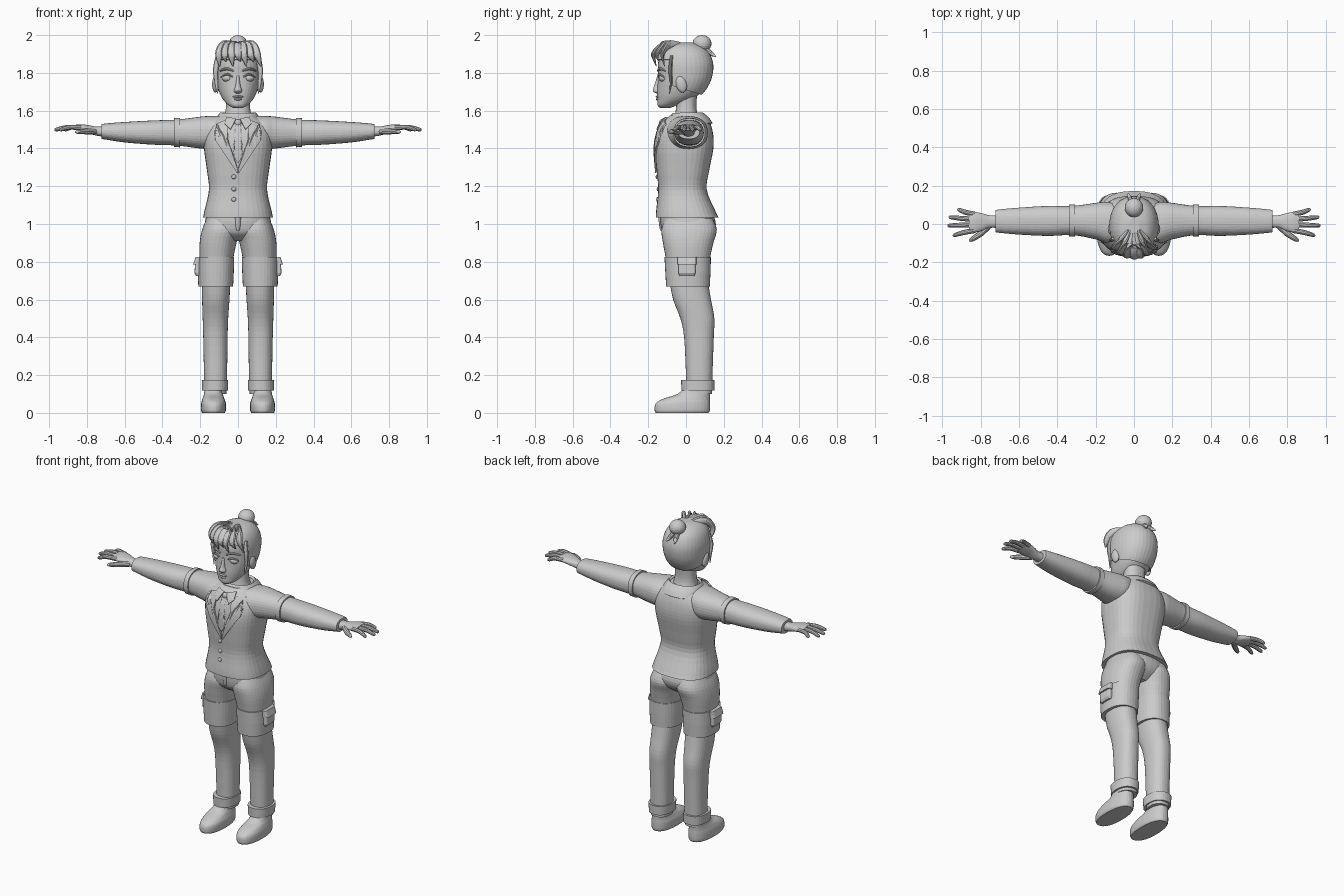
import bpy, bmesh, math
from mathutils import Vector, Matrix

if "Cube" in bpy.data.objects:
    bpy.data.objects.remove(bpy.data.objects["Cube"])

grey = bpy.data.materials.new("plain_grey")
grey.use_nodes = True
tone = (.6, .6, .6, 1)
grey.diffuse_color = tone
grey.node_tree.nodes["Principled BSDF"].inputs["Base Color"].default_value = tone
parts = []


def finish(name, bm, mirror=False, thick=0):
    bmesh.ops.recalc_face_normals(bm, faces=bm.faces)
    mesh = bpy.data.meshes.new(name)
    bm.to_mesh(mesh)
    bm.free()
    mesh.materials.append(grey)
    ob = bpy.data.objects.new(name, mesh)
    bpy.context.collection.objects.link(ob)
    if thick:
        shell = ob.modifiers.new("shell", 'SOLIDIFY')
        shell.thickness = thick
        shell.offset = 0
    if mirror:
        ob.modifiers.new("mirror", 'MIRROR')
    parts.append(ob)
    return ob


def spline(rows, steps):
    """Catmull-Rom interpolation of tuples."""
    out = []
    for i in range(len(rows) - 1):
        a, b, c, d = (Vector(rows[min(max(k, 0), len(rows) - 1)]) for k in range(i - 1, i + 3))
        for j in range(steps):
            t = j / steps
            out.append(b + (c - a) * (t / 2) + (a * 2 - b * 5 + c * 4 - d) * (t * t / 2)
                       + (b * 3 - a - c * 3 + d) * (t ** 3 / 2))
    return out + [Vector(rows[-1])]


def skin(rings, caps=True):
    bm = bmesh.new()
    loops = [[bm.verts.new(p) for p in ring] for ring in rings]
    n = len(loops[0])
    for low, high in zip(loops, loops[1:]):
        for i in range(n):
            bm.faces.new((low[i], low[(i + 1) % n], high[(i + 1) % n], high[i]))
    if caps:
        bm.faces.new(loops[0])
        bm.faces.new(loops[-1])
    return bm


def loft(rows, axis='z', steps=4, power=2.3, n=36, caps=True):
    """Rows: position on the axis, then low and high limits on the other two axes."""
    rings = []
    for t, a0, a1, b0, b1 in spline(rows, steps):
        ring = []
        for i in range(n):
            c, s = math.cos(math.tau * i / n), math.sin(math.tau * i / n)
            a = (a0 + a1) / 2 + (a1 - a0) / 2 * math.copysign(abs(c) ** (2 / power), c)
            b = (b0 + b1) / 2 + (b1 - b0) / 2 * math.copysign(abs(s) ** (2 / power), s)
            ring.append((a, b, t) if axis == 'z' else (t, a, b))
        rings.append(ring)
    return skin(rings, caps)


def sym(rows):
    return [(z, -w, w, y0, y1) for z, w, y0, y1 in rows]


def tube(name, rows, mirror=False, flat=1, n=10):
    """Rows: x, y, z, radius."""
    pts = spline(rows, 5)
    rings = []
    for i, p in enumerate(pts):
        tan = (pts[min(i + 1, len(pts) - 1)] - pts[max(i - 1, 0)]).xyz.normalized()
        side = tan.cross(Vector((0, 1, .3))).normalized()
        up = side.cross(tan)
        rings.append([p.xyz + (side * math.cos(k * math.tau / n) + up * flat * math.sin(k * math.tau / n)) * p.w
                      for k in range(n)])
    return finish(name, skin(rings), mirror)


def ball(name, at, size, mirror=False, tilt=0):
    bm = bmesh.new()
    mat = Matrix.Translation(at) @ Matrix.Rotation(tilt, 4, 'X') @ Matrix.Diagonal((*size, 1))
    bmesh.ops.create_uvsphere(bm, u_segments=20, v_segments=12, radius=1, matrix=mat)
    return finish(name, bm, mirror)


# jacket body
torso = sym([(1.035, .185, -.16, .172), (1.07, .178, -.158, .155), (1.18, .154, -.147, .11),
             (1.28, .164, -.155, .122), (1.4, .18, -.163, .145), (1.48, .178, -.15, .143),
             (1.54, .14, -.122, .125), (1.575, .09, -.085, .095)])
finish("jacket_body", loft(torso, power=2.6))
torso_rows = spline(torso, 12)


def chest_y(x, z):
    row = min(torso_rows, key=lambda r: abs(r[0] - z))
    k = max(0, 1 - abs(x / row[2]) ** 2.6) ** (1 / 2.6)
    return (row[3] + row[4]) / 2 - (row[4] - row[3]) / 2 * k


def plate(name, outline, lift, mirror=False):
    """Thin piece following the chest; outline in x, z."""
    bm = bmesh.new()
    bm.faces.new([bm.verts.new((x, 0, z)) for x, z in outline])
    bmesh.ops.triangulate(bm, faces=bm.faces)
    bmesh.ops.subdivide_edges(bm, edges=bm.edges, cuts=4, use_grid_fill=True)
    for v in bm.verts:
        v.co.y = chest_y(v.co.x, v.co.z) - lift
    finish(name, bm, mirror, .008)


# lapels, tie, shirt collar, buttons and fly
plate("lapels", [(.05, 1.555), (.11, 1.53), (.125, 1.48), (.1, 1.465), (.118, 1.44),
                 (.004, 1.27), (.004, 1.3), (.055, 1.45)], .005, True)
plate("tie", [(-.015, 1.53), (.015, 1.53), (.01, 1.5), (.024, 1.36), (0, 1.32), (-.024, 1.36), (-.01, 1.5)], .005)
plate("shirt_collar", [(.01, 1.555), (.06, 1.565), (.07, 1.53), (.04, 1.5)], .012, True)
ball("tie_knot", (0, -.128, 1.535), (.018, .014, .02))
for i, z in enumerate((1.25, 1.185, 1.13)):
    ball(f"button_{i}", (-.022, chest_y(0, z), z), (.012, .008, .012))
finish("back_collar", loft(sym([(1.53, .12, -.09, .135), (1.56, .108, -.08, .115), (1.585, .09, -.065, .085)]),
                           caps=False), thick=.014)

# sleeves and hands
finish("sleeves", loft([(.06, -.1, .1, 1.43, 1.572), (.14, -.1, .115, 1.4, 1.572), (.2, -.08, .11, 1.4, 1.568),
                        (.32, -.058, .094, 1.415, 1.553), (.45, -.062, .094, 1.42, 1.548),
                        (.6, -.055, .085, 1.432, 1.54), (.7, -.046, .076, 1.447, 1.532),
                        (.722, -.042, .072, 1.45, 1.528)], 'x'), True)
finish("sleeve_bands", loft([(.308, -.066, .102, 1.406, 1.562), (.338, -.066, .102, 1.408, 1.56)], 'x', 1), True)
finish("palms", loft([(.69, -.022, .048, 1.46, 1.515), (.75, -.02, .045, 1.468, 1.516), (.79, -.035, .055, 1.48, 1.523),
                      (.83, -.044, .062, 1.49, 1.528), (.86, -.036, .054, 1.498, 1.525)], 'x'), True)
fingers = {"index": (.945, -.058, -.033), "middle": (.972, -.008, -.004),
           "ring": (.966, .035, .024), "little": (.922, .074, .05)}
for label, (tip, y, base) in fingers.items():
    tube(label + "_fingers", [(.83, base, 1.51, .014), ((tip + .84) / 2, (y + base) / 2, 1.512, .013),
                              (tip - .01, y, 1.5, .01), (tip, y, 1.498, .004)], True)
tube("thumbs", [(.76, -.01, 1.49, .018), (.8, -.05, 1.49, .016), (.845, -.08, 1.488, .012), (.86, -.088, 1.486, .004)], True)

# shorts with raised leg bands and side pockets
finish("shorts_hips", loft(sym([(.91, .06, -.07, .09), (.95, .165, -.12, .14), (1, .175, -.135, .158),
                                (1.06, .165, -.135, .14)])))
finish("shorts_legs", loft([(.67, .032, .2, -.098, .12), (.8, .027, .203, -.105, .125), (.9, .008, .203, -.122, .145),
                            (.97, -.01, .19, -.13, .163), (1.03, .01, .165, -.11, .14)]), True)
finish("shorts_bands", loft([(.668, .026, .21, -.105, .126), (.75, .022, .213, -.11, .13),
                             (.825, .02, .212, -.114, .132)], steps=1), True)
finish("pockets", loft([(.725, .18, .222, -.035, .045), (.74, .18, .23, -.04, .05), (.79, .18, .228, -.04, .05)],
                       steps=1, power=6), True)
finish("pocket_flaps", loft([(.785, .18, .238, -.045, .055), (.825, .18, .225, -.045, .055)], steps=1, power=6), True)
finish("fly", loft(sym([(.965, .008, -.137, -.1), (1, .016, -.143, -.1), (1.05, .016, -.148, -.1)])))

# trouser legs, turn-ups and shoes
finish("trouser_legs", loft([(.1, .062, .178, .002, .138), (.2, .058, .18, 0, .14), (.4, .055, .184, -.01, .147),
                             (.5, .052, .187, -.03, .15), (.6, .045, .19, -.068, .132), (.7, .04, .19, -.088, .115)]), True)
finish("turn_ups", loft([(.118, .054, .19, -.024, .15), (.175, .052, .192, -.026, .152)], steps=1), True)
finish("shoes", loft([(0, .07, .19, -.16, .12), (.015, .064, .196, -.166, .126), (.05, .064, .195, -.16, .127),
                      (.075, .072, .188, -.12, .126), (.1, .08, .18, -.045, .126), (.14, .085, .175, -.005, .125)]), True)

# neck and head
finish("neck", loft(sym([(1.53, .1, -.08, .09), (1.57, .073, -.062, .066), (1.62, .064, -.052, .055),
                         (1.7, .064, -.05, .06)])))
head_rows = sym([(1.613, .02, -.135, -.085), (1.628, .05, -.15, -.05), (1.66, .08, -.152, .03), (1.7, .1, -.153, .085),
                 (1.75, .114, -.15, .118), (1.8, .119, -.148, .133), (1.85, .118, -.148, .134), (1.9, .103, -.135, .115),
                 (1.935, .072, -.1, .075), (1.952, .025, -.045, .03)])
finish("head", loft(head_rows, power=2.15))
ball("ears", (.12, -.025, 1.74), (.017, .028, .045), True, .25)
finish("nose", loft(sym([(1.69, .012, -.155, -.12), (1.705, .022, -.176, -.12), (1.735, .013, -.167, -.12),
                         (1.785, .008, -.152, -.12)])))
ball("eyes", (.055, -.12, 1.772), (.03, .024, .02), True)
tube("eyelids", [(.025, -.142, 1.776, .003), (.055, -.144, 1.793, .006), (.09, -.118, 1.778, .003)], True)
tube("eyebrows", [(.022, -.15, 1.81, .004), (.06, -.138, 1.822, .008), (.095, -.11, 1.81, .003)], True)
ball("upper_lip", (0, -.15, 1.674), (.028, .011, .006))
ball("lower_lip", (0, -.149, 1.661), (.022, .011, .007))

# hair cap cut along the nape and around the face
cap = loft(head_rows, power=2.15)
bmesh.ops.scale(cap, vec=(1.04, 1.04, 1.04), space=Matrix.Translation((0, 0, -1.8)), verts=cap.verts)
for at, normal, cut in (((0, -.03, 1.72), (0, .3, 1), True), ((0, -.07, 0), (0, 1, 0), False),
                        ((0, 0, 1.87), (0, 0, 1), False)):
    bmesh.ops.bisect_plane(cap, geom=cap.verts[:] + cap.edges[:] + cap.faces[:], plane_co=at, plane_no=normal,
                           clear_inner=cut)
bare = [f for f in cap.faces if f.calc_center_median().y < -.07 and f.calc_center_median().z < 1.87]
bmesh.ops.delete(cap, geom=bare, context='FACES')
finish("hair_cap", cap, thick=.008)

# bun, tail, fringe and side locks
ball("bun", (0, .085, 1.955), (.048, .05, .045))
for x in (-.02, .02):
    tube("bun_tail", [(x / 2, .09, 1.93, .016), (x, .13, 1.905, .013), (x * 1.5, .158, 1.885, .003)])
for i, x in enumerate((-.1, -.07, -.035, 0, .03, .065, .1)):
    drop = 1.835 + .025 * (i % 2)
    front = .175 - 5 * x * x
    tube(f"fringe_lock_{i}", [(x * .3, -.03, 1.955, .01), (x * .75, -front * .7, 1.95, .022),
                              (x, -front, 1.9, .021), (x * 1.1 + .012, -front + .012, drop, .003)], flat=.5)
tube("side_locks", [(.104, -.075, 1.89, .014), (.118, -.085, 1.82, .014), (.115, -.08, 1.75, .01),
                    (.108, -.088, 1.69, .002)], True, .6)

# smooth shading with crisp edges
for ob in bpy.context.view_layer.objects:
    ob.select_set(ob in parts)
bpy.context.view_layer.objects.active = parts[0]
bpy.ops.object.shade_smooth_by_angle(angle=math.radians(40))
